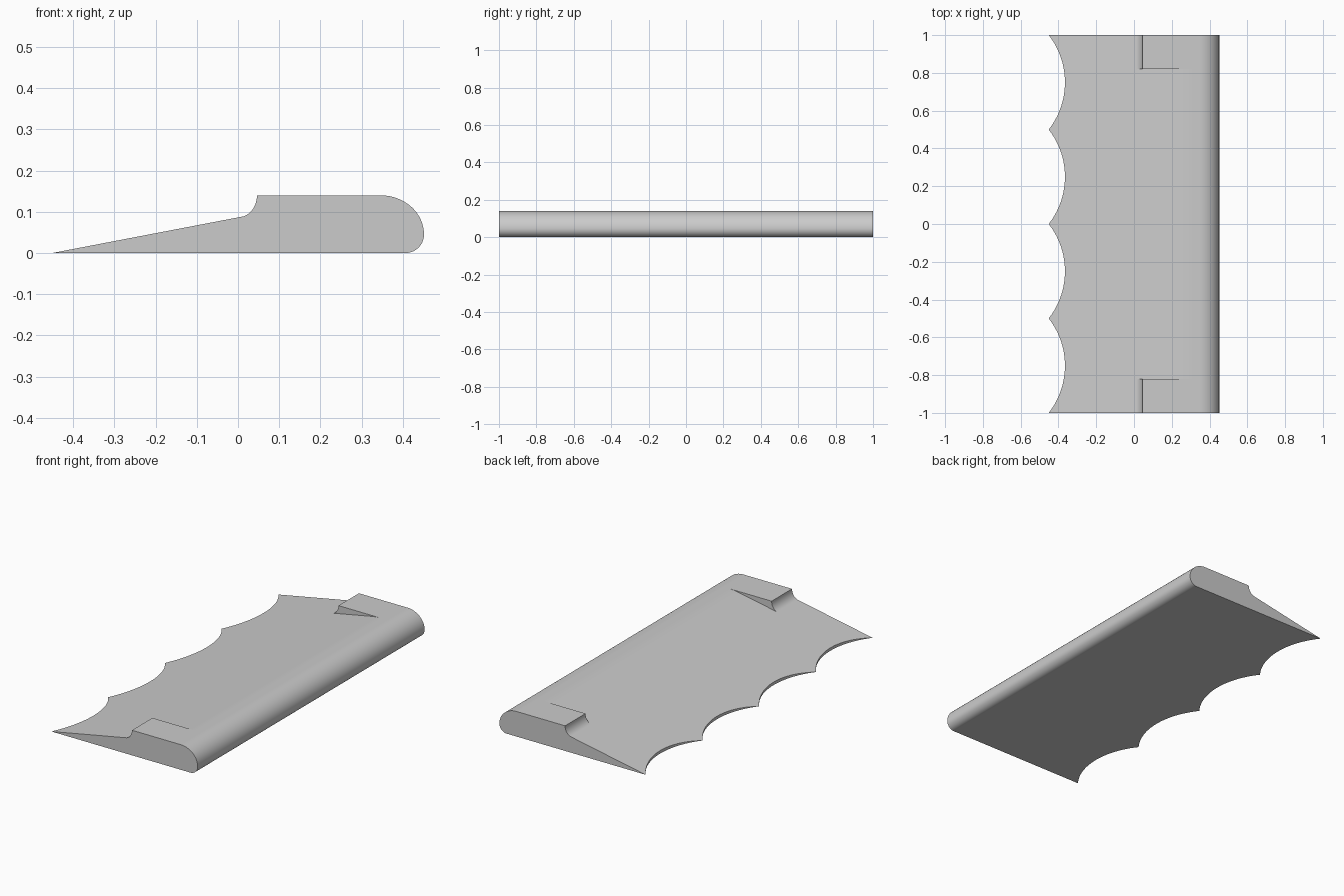
import bpy, bmesh, math

if "Cube" in bpy.data.objects:
    bpy.data.objects.remove(bpy.data.objects["Cube"], do_unlink=True)

HALF_X, TOP, SLOPE = 0.4515, 0.14, 0.1915
STEP_Y, LIP_X = 0.82, 0.046        # inner side and rear lip of the raised ends
SCALLOP, DEPTH = 0.5, 0.086        # width and depth of the trailing-edge scallops
BLEND = TOP / SLOPE - HALF_X       # where the slope meets the flat top


def wing_top(x, r=0.03):
    """Straight rear slope easing into the flat crown."""
    if x >= BLEND + r:
        return TOP
    ease = max(0, x - BLEND + r)
    return SLOPE * (x + HALF_X) - SLOPE * ease ** 2 / (4 * r)


def raised_top(x):
    """Flat block with a concave fillet at its rear."""
    if x >= LIP_X - 1e-6:
        return TOP
    drop = TOP - wing_top(0)
    cove = TOP - drop * math.sqrt(1 - (x / LIP_X) ** 2)
    return max(wing_top(x), cove)


def trailing_x(y):
    """Circular scallops along the thin edge."""
    radius = (SCALLOP ** 2 / 4 + DEPTH ** 2) / (2 * DEPTH)
    offset = (y + 1) % SCALLOP - SCALLOP / 2
    return DEPTH - HALF_X - radius + math.sqrt(radius ** 2 - offset ** 2)


def arc(cx, cz, rx, rz, start, end, n):
    angles = [math.radians(start + (end - start) * i / n) for i in range(n + 1)]
    return [(cx + rx * math.cos(a), cz + rz * math.sin(a)) for a in angles]


# Chordwise stations and the rounded leading edge
stations = [LIP_X * math.sin(math.pi / 2 * i / 10) for i in range(11)]
stations += [BLEND - 0.03 + 0.01 * i for i in range(7)]
nose = arc(HALF_X - 0.105, 0.045, 0.105, TOP - 0.045, 90, 0, 16)
nose += arc(HALF_X - 0.045, 0.045, 0.045, 0.045, 0, -90, 10)[1:]


def section(y, raised):
    top = raised_top if raised else wing_top
    tail = trailing_x(y)
    ring = [(tail, wing_top(tail))] + [(x, top(x)) for x in stations]
    return [(x, y, z) for x, z in ring + nose + [(tail, 0)]]


# Spanwise sections, doubled at each step so its side face is vertical
ys = sorted([-1 + i / 48 for i in range(97)] + [-STEP_Y, STEP_Y])
rings = []
for y in ys:
    if y == -STEP_Y:
        rings += [section(y, True), section(y, False)]
    elif y == STEP_Y:
        rings += [section(y, False), section(y, True)]
    else:
        rings.append(section(y, abs(y) > STEP_Y))

# Loft the wing
bm = bmesh.new()
loops = [[bm.verts.new(p) for p in ring] for ring in rings]
for a, b in zip(loops, loops[1:]):
    for i in range(len(a)):
        j = (i + 1) % len(a)
        bm.faces.new((a[i], a[j], b[j], b[i]))
bm.faces.new(loops[0])
bm.faces.new(loops[-1])
bmesh.ops.remove_doubles(bm, verts=bm.verts[:], dist=1e-5)
bmesh.ops.recalc_face_normals(bm, faces=bm.faces[:])
mesh = bpy.data.meshes.new("wing")
bm.to_mesh(mesh)
bm.free()
wing = bpy.data.objects.new("wing", mesh)
bpy.context.collection.objects.link(wing)

# Plain grey finish
grey = bpy.data.materials.new("light_grey")
grey.use_nodes = True
colour = (0.6, 0.6, 0.6, 1)
grey.diffuse_color = colour
grey.node_tree.nodes["Principled BSDF"].inputs["Base Color"].default_value = colour
mesh.materials.append(grey)

# Smooth rounded areas, crisp edges elsewhere
bpy.ops.object.select_all(action="DESELECT")
wing.select_set(True)
bpy.context.view_layer.objects.active = wing
bpy.ops.object.shade_smooth_by_angle(angle=math.radians(30))
weighted = wing.modifiers.new("even_shading", "WEIGHTED_NORMAL")
weighted.keep_sharp = True
